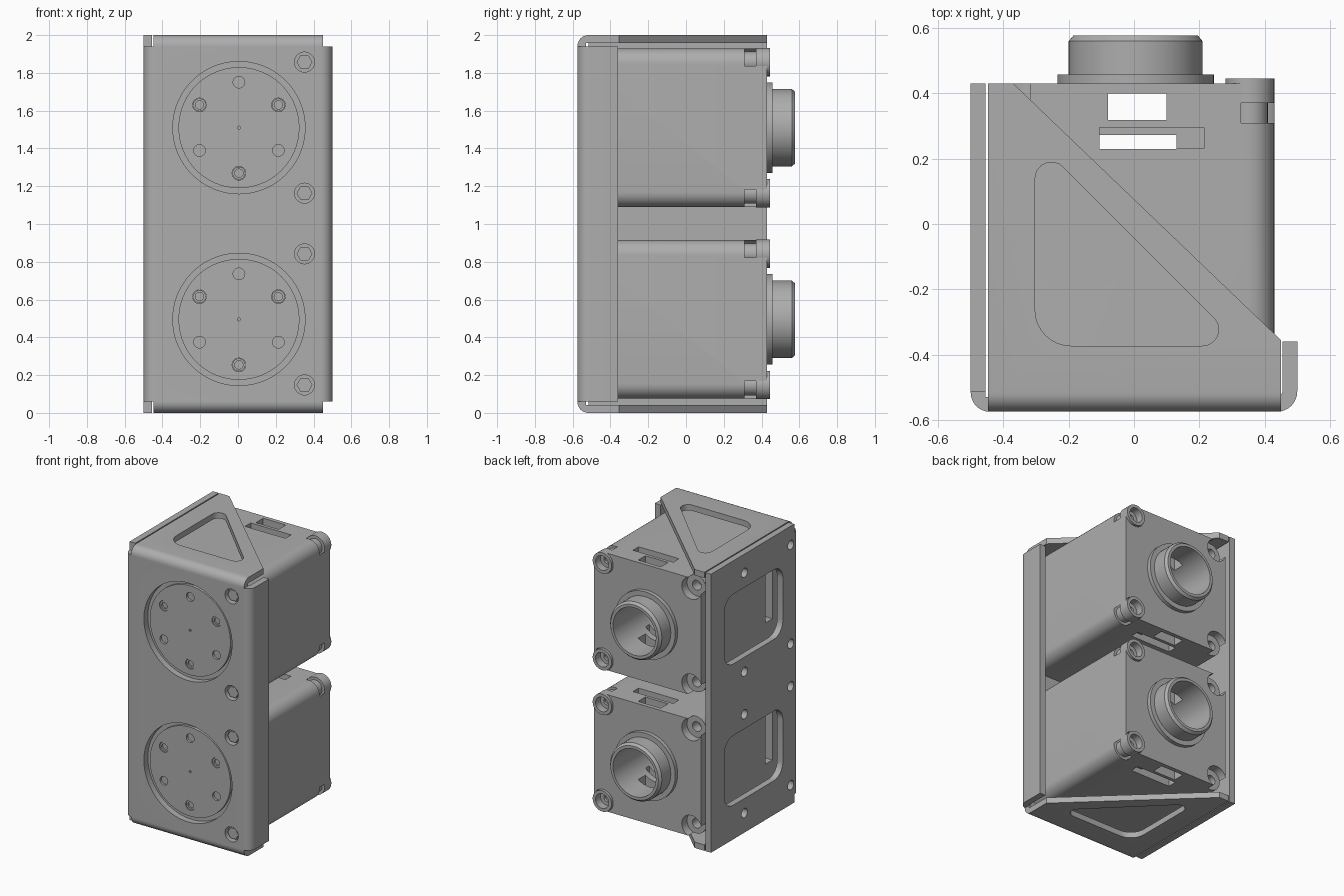
import bpy, bmesh, math
from mathutils import Vector

if "Cube" in bpy.data.objects:
    bpy.data.objects.remove(bpy.data.objects["Cube"], do_unlink=True)

grey = bpy.data.materials.new("plain_grey")
grey.use_nodes = True
grey.diffuse_color = (0.42, 0.42, 0.42, 1)
grey.node_tree.nodes["Principled BSDF"].inputs["Base Color"].default_value = (0.42, 0.42, 0.42, 1)


def rounded(points, steps=8):
    """Outline from (u, v) or (u, v, radius) corners."""
    out, n = [], len(points)
    for i, corner in enumerate(points):
        p = Vector(corner[:2])
        if len(corner) < 3:
            out.append(p)
            continue
        a = (Vector(points[i - 1][:2]) - p).normalized()
        b = (Vector(points[(i + 1) % n][:2]) - p).normalized()
        half = a.angle(b) / 2
        r = corner[2]
        centre = p + (a + b).normalized() * r / math.sin(half)
        start = p + a * r / math.tan(half) - centre
        end = p + b * r / math.tan(half) - centre
        sweep = start.angle_signed(end)
        for k in range(steps + 1):
            t = -sweep * k / steps
            c, s = math.cos(t), math.sin(t)
            out.append(centre + Vector((start.x * c - start.y * s, start.x * s + start.y * c)))
    return out


def finish(bm, name):
    bmesh.ops.recalc_face_normals(bm, faces=bm.faces)
    mesh = bpy.data.meshes.new(name)
    bm.to_mesh(mesh)
    bm.free()
    mesh.materials.append(grey)
    obj = bpy.data.objects.new(name, mesh)
    bpy.context.collection.objects.link(obj)
    return obj


def prism(name, points, axis, lo, hi):
    """Extrude a rounded outline along an axis."""
    place = {"x": lambda u, v, w: (w, u, v),
             "y": lambda u, v, w: (u, w, v),
             "z": lambda u, v, w: (u, v, w)}[axis]
    bm = bmesh.new()
    outline = rounded(points)
    rings = [[bm.verts.new(place(p[0], p[1], w)) for p in outline] for w in (lo, hi)]
    bm.faces.new(rings[0])
    bm.faces.new(rings[1])
    n = len(outline)
    for i in range(n):
        j = (i + 1) % n
        bm.faces.new((rings[0][i], rings[0][j], rings[1][j], rings[1][i]))
    return finish(bm, name)


def rect(u0, u1, v0, v1, r=None):
    extra = () if r is None else (r,)
    return [(u, v) + extra for u, v in ((u0, v0), (u1, v0), (u1, v1), (u0, v1))]


def disc(name, u, v, r, axis, lo, hi, sides=32):
    turn = [2 * math.pi * i / sides for i in range(sides)]
    return prism(name, [(u + r * math.cos(t), v + r * math.sin(t)) for t in turn], axis, lo, hi)


def lathe(name, x, z, profile, sides=64):
    """Closed (radius, y) profile turned around a y axis."""
    bm = bmesh.new()
    rings = [[bm.verts.new((x + r * math.cos(2 * math.pi * k / sides), y,
                            z + r * math.sin(2 * math.pi * k / sides)))
              for r, y in profile] for k in range(sides)]
    n = len(profile)
    for k in range(sides):
        a, b = rings[k], rings[(k + 1) % sides]
        for i in range(n):
            j = (i + 1) % n
            bm.faces.new((a[i], a[j], b[j], b[i]))
    return finish(bm, name)


def cut(obj, cutter):
    mod = obj.modifiers.new("cut", "BOOLEAN")
    mod.operation, mod.solver, mod.object = "DIFFERENCE", "EXACT", cutter
    bpy.context.view_layer.objects.active = obj
    bpy.ops.object.modifier_apply(modifier=mod.name)
    bpy.data.objects.remove(cutter, do_unlink=True)


CX, LEVELS = 0.005, (0.495, 1.51)
BOLT = 0.347

# Folded front panel with a short flange on one side
front_panel = prism("front_panel", [
    (-0.5, -0.515), (-0.5, -0.575, 0.058), (0.5, -0.575, 0.062), (0.5, -0.36),
    (0.455, -0.36), (0.455, -0.53, 0.02), (-0.455, -0.53), (-0.455, -0.515)], "z", 0.06, 1.94)
# Long side plate
side_plate = prism("side_plate", rect(-0.515, 0.43, 0, 2), "x", -0.5, -0.455)

for z in LEVELS:
    cut(front_panel, disc("cutter", CX, z, 0.35, "y", -0.7, -0.4, 96))
    cut(side_plate, prism("cutter", rect(-0.385, 0.28, z - 0.25, z + 0.25, 0.1), "x", -0.6, -0.4))
    for s in (-1, 1):
        cut(front_panel, disc("cutter", 0.352, z + s * BOLT, 0.053, "y", -0.7, -0.4))
        for y in (-0.475, 0.05):
            cut(side_plate, disc("cutter", y, z + s * 0.355, 0.033, "x", -0.6, -0.4))

# Triangular end flanges, bent from the front panel
for name, base, d in (("top_flange", 2, -1), ("bottom_flange", 0, 1)):
    flange = prism(name, [
        (-0.575, base + d * 0.06), (-0.575, base, 0.058), (0.43, base), (0.43, base + d * 0.042),
        (-0.53, base + d * 0.042), (-0.53, base + d * 0.06)], "x", -0.447, 0.45)
    cut(flange, prism("cutter", [(-0.38, 0.44), (0.455, -0.36), (0.6, -0.36), (0.6, 0.5), (-0.38, 0.5)],
                      "z", base - 0.1, base + 0.1))
    cut(flange, prism("cutter", [(-0.303, 0.26, 0.05), (-0.303, -0.373, 0.11), (0.33, -0.373, 0.05)],
                      "z", base - 0.1, base + 0.1))


def build_unit(z, label):
    # Housing block
    body = prism(label + "_housing", rect(CX - 0.425, CX + 0.425, z - 0.42, z + 0.42, 0.08),
                 "y", -0.53, 0.43)
    cut(body, disc("cutter", CX, z, 0.17, "y", 0.2, 0.5, 64))
    # Cable slots through the housing, with shallow surrounds
    for x0, x1, y0, y1 in ((-0.105, 0.13, 0.23, 0.272), (-0.08, 0.1, 0.318, 0.4)):
        cut(body, prism("cutter", rect(x0, x1, y0, y1), "z", z - 0.6, z + 0.6))
    for s in (-1, 1):
        lo, hi = sorted((z + s * 0.38, z + s * 0.5))
        cut(body, prism("cutter", rect(-0.105, 0.215, 0.231, 0.295), "z", lo, hi))
    # Recess in the side facing the plate
    cut(body, prism("cutter", rect(-0.38, -0.3, z - 0.16, z + 0.19), "x", -0.5, -0.35))
    # Corner pockets and bolt bosses
    for s in (-1, 1):
        bz = z + s * BOLT
        for x, floor in ((CX - 0.35, 0.37), (CX + 0.35, 0.31)):
            cut(body, disc("cutter", x, bz, 0.078, "y", floor, 0.5))
            edge = math.copysign(0.5, x)
            cut(body, prism("cutter", rect(*sorted((x, edge)), *sorted((bz, bz + s * 0.2))),
                            "y", floor, 0.5))
        lathe(label + "_bolt_boss", CX + 0.35, bz,
              [(0.075, 0.37), (0.075, 0.445), (0.052, 0.445), (0.052, 0.39), (0.025, 0.39), (0.025, 0.37)], 32)
        disc(label + "_boss_core", CX + 0.35, bz, 0.055, "y", 0.3, 0.372)
        cut(body, disc("cutter", CX - 0.35, bz, 0.035, "y", 0.3, 0.5))
        # Hexagonal nut seen through the front panel
        disc(label + "_front_nut", 0.352, bz, 0.042, "y", -0.56, -0.528, 6)
    # Round front plate with six holes
    face = disc(label + "_front_disc", CX, z, 0.32, "y", -0.55, -0.525, 96)
    for i in range(6):
        t = math.radians(30 + 60 * i)
        x, hz = CX + 0.241 * math.cos(t), z + 0.241 * math.sin(t)
        cut(face, disc("cutter", x, hz, 0.036 if i % 2 == 0 else 0.031, "y", -0.6, -0.533, 24))
        if i % 2 == 0:
            lathe(label + "_screw_ring", x, hz,
                  [(0.034, -0.53), (0.034, -0.545), (0.022, -0.545), (0.022, -0.53)], 24)
    cut(face, disc("cutter", CX, z, 0.008, "y", -0.6, -0.54, 12))
    # Rear collar and open tube
    lathe(label + "_rear_tube", CX, z, [
        (0.17, 0.425), (0.24, 0.425), (0.24, 0.458), (0.205, 0.458), (0.205, 0.56),
        (0.19, 0.578), (0.17, 0.578)])


build_unit(LEVELS[0], "lower")
build_unit(LEVELS[1], "upper")

# Smooth shading with sharp edges kept
bpy.ops.object.select_all(action="DESELECT")
for obj in bpy.context.scene.objects:
    if obj.type == "MESH" and grey.name in obj.data.materials:
        obj.select_set(True)
        bpy.context.view_layer.objects.active = obj
bpy.ops.object.shade_smooth_by_angle(angle=math.radians(30))
